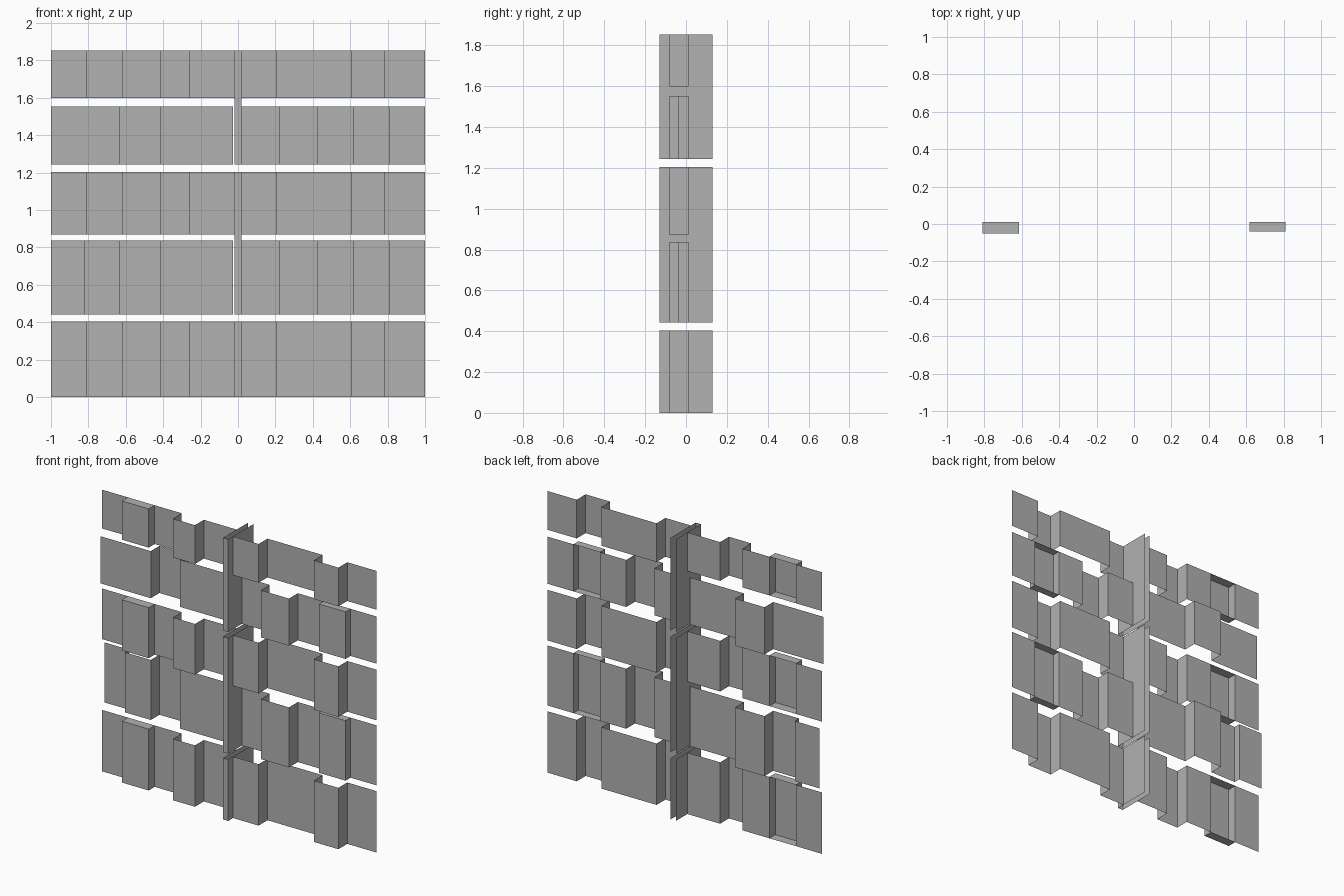
import bpy
import bmesh

cube = bpy.data.objects.get("Cube")
if cube:
    bpy.data.objects.remove(cube)

grey = bpy.data.materials.new("plain_grey")
grey.use_nodes = True
grey.diffuse_color = (0.445, 0.445, 0.445, 1)
grey.node_tree.nodes["Principled BSDF"].inputs["Base Color"].default_value = grey.diffuse_color

FRONT, BASE = -0.08, 0.012


def sheet(name, outline, z0, z1, caps=()):
    """Extrude an open plan outline upward; each cap (x0, x1, y0, y1) closes a pocket."""
    bm = bmesh.new()
    low = [bm.verts.new((x, y, z0)) for x, y in outline]
    high = [bm.verts.new((x, y, z1)) for x, y in outline]
    for i in range(len(outline) - 1):
        bm.faces.new((low[i], low[i + 1], high[i + 1], high[i]))
    for x0, x1, y0, y1 in caps:
        for z in (z0, z1):
            plan = [(x0, y0), (x1, y0), (x1, y1), (x0, y1)]
            if z == z0:
                plan.reverse()
            bm.faces.new([bm.verts.new((x, y, z)) for x, y in plan])
    bmesh.ops.remove_doubles(bm, verts=bm.verts, dist=0.0005)
    mesh = bpy.data.meshes.new(name)
    bm.to_mesh(mesh)
    bm.free()
    mesh.materials.append(grey)
    bpy.context.collection.objects.link(bpy.data.objects.new(name, mesh))


def stepped(start, *panels):
    """Plan outline of flat panels given as (end x, depth), joined by returns."""
    points, x = [], start
    for end, y in panels:
        points += [(x, y), (end, y)]
        x = end
    return points


# Outer rows: left and right halves of the stepped wall
odd_right = stepped(-1, (-0.81, BASE), (-0.615, -0.05), (-0.418, BASE),
                    (-0.257, FRONT), (-0.018, BASE))
odd_left = stepped(0.02, (0.206, FRONT), (0.608, BASE), (0.787, FRONT), (1, BASE))
for label, z0, z1 in (("bottom", 0, 0.404), ("middle", 0.87, 1.203), ("top", 1.598, 1.853)):
    sheet(label + "_row_right", odd_right, z0, z1, [(-0.81, -0.615, -0.05, BASE)])
    sheet(label + "_row_left", odd_left, z0, z1)

# In-between rows: the right half sits further back
even_left = stepped(0.02, (0.222, BASE), (0.427, FRONT), (0.618, BASE),
                    (0.811, -0.04), (1, BASE))
inner = [(-0.632, -0.004), (-0.418, 0.086), (-0.026, -0.004)]
lower_right = stepped(-1, (-0.82, 0.04), *inner)
upper_right = stepped(-1, *inner)
for label, z0, z1, right in (("lower", 0.442, 0.837, lower_right),
                             ("upper", 1.243, 1.553, upper_right)):
    sheet(label + "_row_right", right, z0, z1)
    sheet(label + "_row_left", even_left, z0, z1, [(0.618, 0.811, -0.04, BASE)])

# Central post: channels open at the back
channel = [(-0.018, 0.13), (-0.018, -0.13), (0.02, -0.13), (0.02, 0.13)]
for label, z0, z1 in (("bottom", 0, 0.404), ("middle", 0.442, 1.203), ("top", 1.243, 1.853)):
    sheet(label + "_post", channel, z0, z1)
